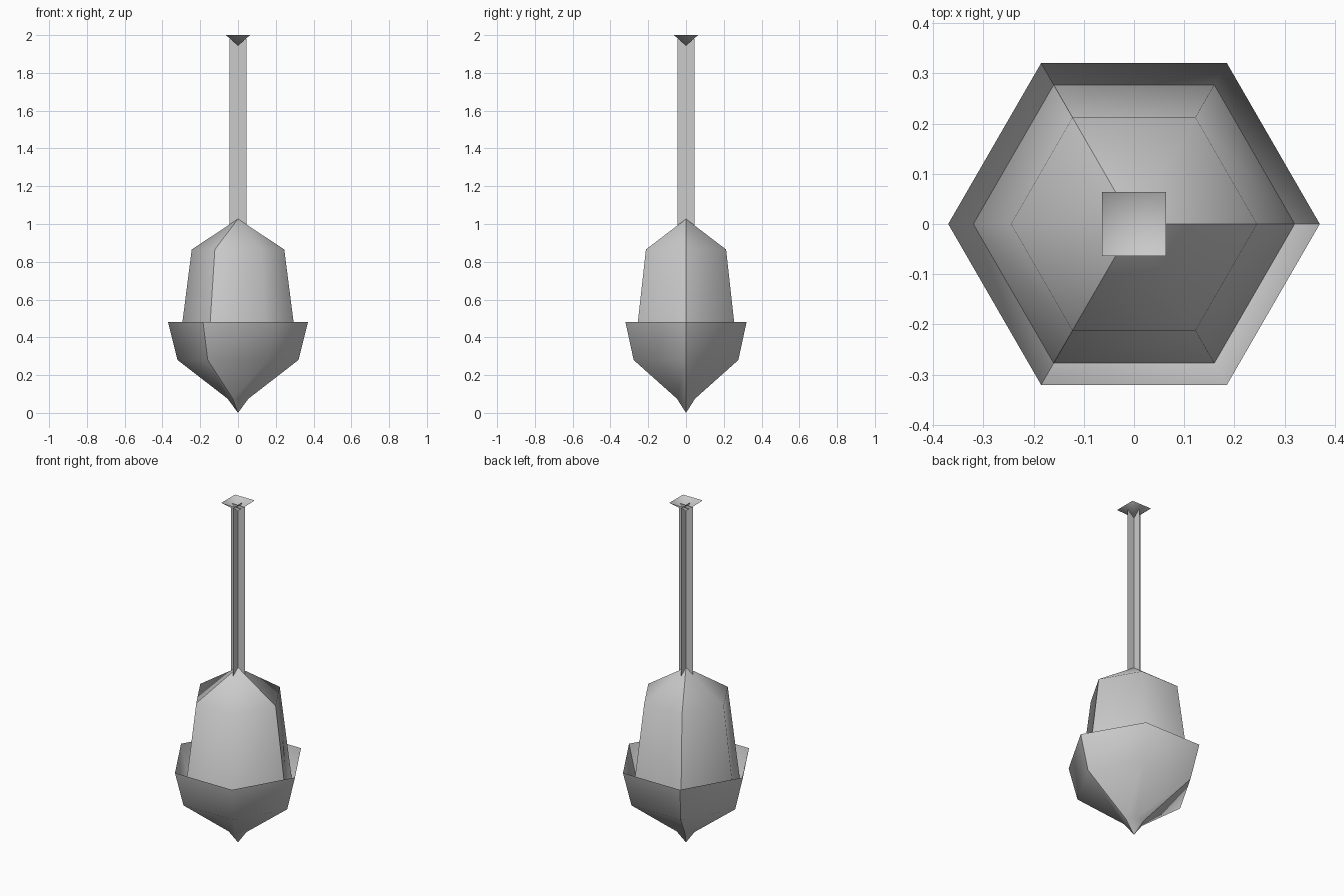
import bpy, bmesh, math

if "Cube" in bpy.data.objects:
    bpy.data.objects.remove(bpy.data.objects["Cube"])

grey = bpy.data.materials.new("light_grey")
grey.diffuse_color = (0.6, 0.6, 0.6, 1)
grey.use_nodes = True
grey.node_tree.nodes["Principled BSDF"].inputs["Base Color"].default_value = grey.diffuse_color


def finish(name, bm):
    mesh = bpy.data.meshes.new(name)
    bm.to_mesh(mesh)
    bm.free()
    mesh.materials.append(grey)
    obj = bpy.data.objects.new(name, mesh)
    bpy.context.collection.objects.link(obj)
    return obj


def lathe(name, profile, sides, turn=0.0, seam_every=0):
    """Revolve (radius, z) points listed bottom to top; radius 0 makes a pole."""
    bm = bmesh.new()
    rings = []
    for r, z in profile:
        if r == 0:
            rings.append([bm.verts.new((0, 0, z))] * sides)
        else:
            rings.append([bm.verts.new((r * math.cos(turn + math.tau * i / sides),
                                        r * math.sin(turn + math.tau * i / sides), z))
                          for i in range(sides)])
    for low, high in zip(rings, rings[1:]):
        for i in range(sides):
            j = (i + 1) % sides
            corners = dict.fromkeys((low[i], low[j], high[j], high[i]))
            bm.faces.new(list(corners)).smooth = True
    # Hard vertical seams between smooth panels
    if seam_every:
        for low, high in zip(rings, rings[1:]):
            for i in range(0, sides, seam_every):
                bm.edges.get((low[i], high[i])).smooth = False
    return finish(name, bm)


# Lantern body: tapering hexagonal shade sitting in an open pointed bowl
lathe("glass_shade", [(0.32, 0.28), (0.245, 0.865), (0, 1.027)], 6, seam_every=2)
lathe("bowl", [(0, 0.0), (0.055, 0.075), (0.32, 0.28), (0.37, 0.48)], 6, seam_every=2)

# Ceiling mount: open upside-down pyramid
lathe("ceiling_mount", [(0, 1.945), (0.064 * math.sqrt(2), 2.0)], 4, turn=math.pi / 4)

# Hanging rod: two crossed upright strips
bm = bmesh.new()
for dx, dy in ((0.045, 0), (0, 0.045)):
    bm.faces.new([bm.verts.new(p) for p in ((-dx, -dy, 0.97), (dx, dy, 0.97),
                                            (dx, dy, 1.98), (-dx, -dy, 1.98))])
finish("hanging_rod", bm)
